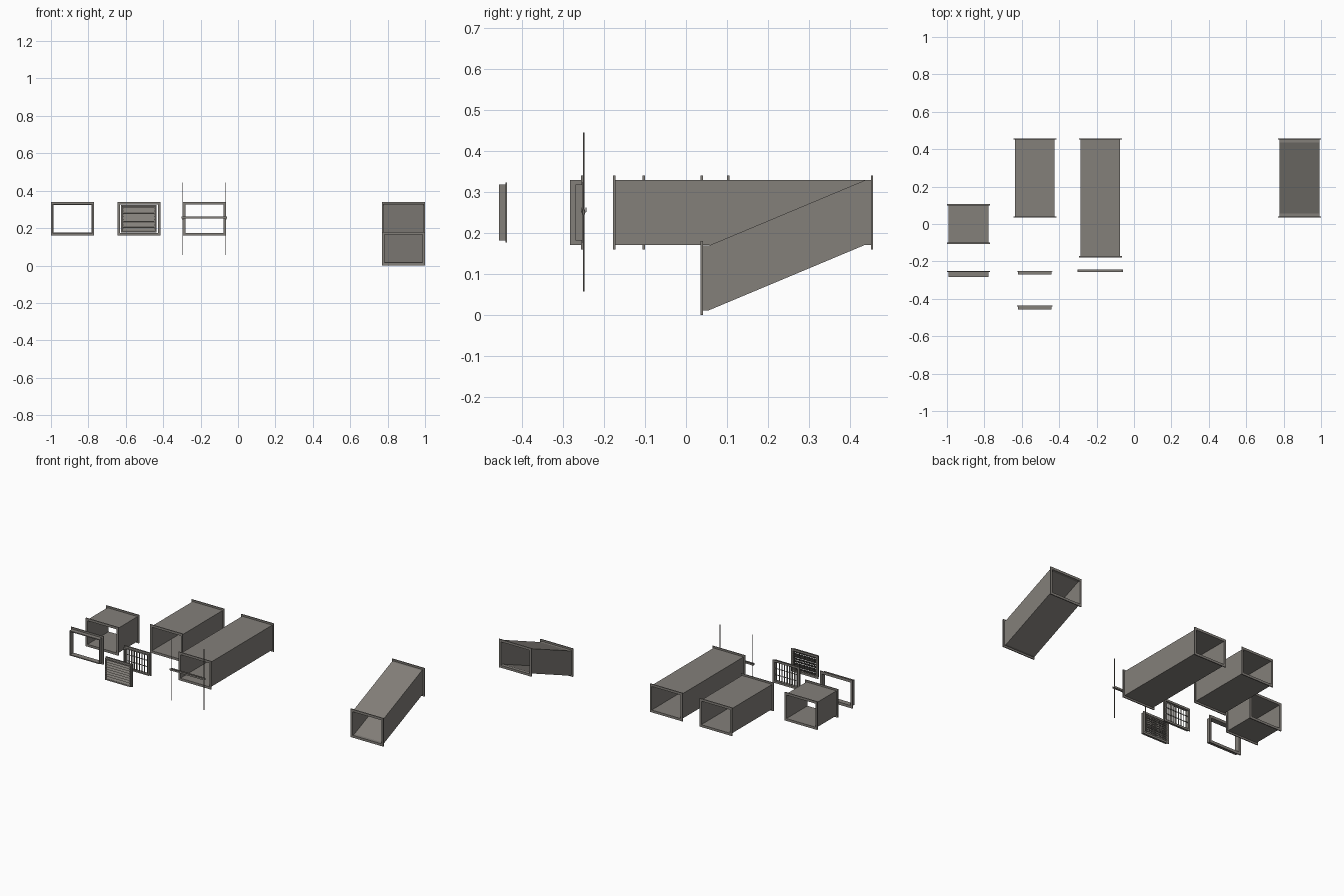
import bpy, bmesh, math
from mathutils import Matrix, Vector

if "Cube" in bpy.data.objects:
    bpy.data.objects.remove(bpy.data.objects["Cube"])

steel = bpy.data.materials.new("galvanised grey")
steel.diffuse_color = (0.23, 0.215, 0.195, 1)
steel.use_nodes = True
steel.node_tree.nodes["Principled BSDF"].inputs["Base Color"].default_value = steel.diffuse_color

W, H = 0.106, 0.079        # duct body half width / half height
FW, FH = 0.115, 0.09       # flange half sizes
T = 0.006                  # flange thickness
ZC = 0.25                  # duct centre height


def finish(name, bm):
    bmesh.ops.recalc_face_normals(bm, faces=bm.faces)
    me = bpy.data.meshes.new(name)
    bm.to_mesh(me)
    bm.free()
    me.materials.append(steel)
    ob = bpy.data.objects.new(name, me)
    bpy.context.collection.objects.link(ob)
    return ob


def loft(bm, x, sections):
    """Closed loop of rectangular sections (half_w, half_h, y, centre_z)."""
    rings = [[bm.verts.new((x + sx * w, y, z + sz * h))
              for sx, sz in ((-1, -1), (1, -1), (1, 1), (-1, 1))]
             for w, h, y, z in sections]
    for a, b in zip(rings, rings[1:] + rings[:1]):
        for i in range(4):
            j = (i + 1) % 4
            bm.faces.new((a[i], a[j], b[j], b[i]))


def box(bm, centre, size, rot=Matrix()):
    bmesh.ops.create_cube(bm, size=1, matrix=Matrix.Translation(Vector(centre)) @ rot
                          @ Matrix.Diagonal((*size, 1)))


def rod(bm, centre, radius, depth, segs):
    bmesh.ops.create_cone(bm, cap_ends=True, segments=segs, radius1=radius, radius2=radius,
                          depth=depth, matrix=Matrix.Translation(centre))


def duct(name, x, y0, y1, z0=ZC, z1=ZC, straight=0.02):
    """Thin walled duct with a flange at both ends and an optional offset."""
    iw, ih = W - 0.004, H - 0.004
    a, b = y0 + straight, y1 - straight
    loft_sections = [
        (iw, ih, y0, z0), (FW, FH, y0, z0), (FW, FH, y0 + T, z0), (W, H, y0 + T, z0),
        (W, H, a, z0), (W, H, b, z1),
        (W, H, y1 - T, z1), (FW, FH, y1 - T, z1), (FW, FH, y1, z1), (iw, ih, y1, z1),
        (iw, ih, b, z1), (iw, ih, a, z0)]
    bm = bmesh.new()
    loft(bm, x, loft_sections)
    finish(name, bm)


# Straight ducts in three lengths and the offset duct
duct("short_duct", -0.885, -0.106, 0.106)
duct("medium_duct", -0.53, 0.035, 0.457)
duct("long_duct", -0.18, -0.178, 0.457)
duct("offset_duct", 0.885, 0.035, 0.457, z0=0.09)

# Open end collar
bm = bmesh.new()
iw, ih = W - 0.005, H - 0.006
loft(bm, -0.885, [(iw, ih, -0.283, ZC), (W, H, -0.283, ZC), (W, H, -0.256, ZC),
                  (FW, FH, -0.256, ZC), (FW, FH, -0.25, ZC), (iw, ih, -0.25, ZC)])
finish("end_collar", bm)


# Insert frames for the louvre and the grille
def insert_frame(name, yb):
    bm = bmesh.new()
    w, h = 0.09, 0.068
    loft(bm, -0.53, [(w - .008, h - .008, yb - .02, ZC), (w, h, yb - .02, ZC),
                     (w, h, yb - .004, ZC), (w + .005, h + .005, yb - .004, ZC),
                     (w + .005, h + .005, yb, ZC), (w - .008, h - .008, yb, ZC)])
    finish(name, bm)


insert_frame("louvre_frame", -0.437)
insert_frame("grille_frame", -0.25)

# Louvre: overlapping blades that slope down to the front
bm = bmesh.new()
n = 8
for i in range(n):
    z = ZC - 0.06 + 0.12 * (i + 0.5) / n
    box(bm, (-0.53, -0.449, z), (0.166, 0.0015, 0.0195), Matrix.Rotation(-math.radians(32), 4, 'X'))
finish("louvre_blades", bm)

# Wire mesh behind the louvre
bm = bmesh.new()
for i in range(1, 14):
    box(bm, (-0.53 - 0.082 + 0.164 * i / 14, -0.4385, ZC), (0.0018, 0.0018, 0.122))
for i in range(1, 10):
    box(bm, (-0.53, -0.4385, ZC - 0.06 + 0.012 * i), (0.166, 0.0018, 0.0018))
finish("louvre_mesh", bm)

# Grille: upright vanes splayed to both sides, with cross bars
bm = bmesh.new()
for i in range(-4, 5):
    box(bm, (-0.53 + i * 0.018, -0.262, ZC), (0.0015, 0.011, 0.122),
        Matrix.Rotation(math.radians(i * 8), 4, 'Z'))
for dz in (-0.02, 0.02):
    box(bm, (-0.53, -0.254, ZC + dz), (0.166, 0.004, 0.003))
finish("grille_vanes", bm)

# Hanger: two threaded rods, a cross rail and nuts
bm = bmesh.new()
for x in (-0.295, -0.065):
    rod(bm, (x, -0.25, 0.251), 0.002, 0.388, 8)
finish("hanger_rods", bm)
bm = bmesh.new()
box(bm, (-0.18, -0.25, 0.2515), (0.244, 0.013, 0.002))
for y in (-0.2558, -0.2442):
    box(bm, (-0.18, y, 0.2565), (0.244, 0.0015, 0.011))
finish("hanger_rail", bm)
bm = bmesh.new()
for x in (-0.295, -0.065):
    for z in (0.248, 0.2555):
        rod(bm, (x, -0.25, z), 0.004, 0.005, 6)
finish("hanger_nuts", bm)
